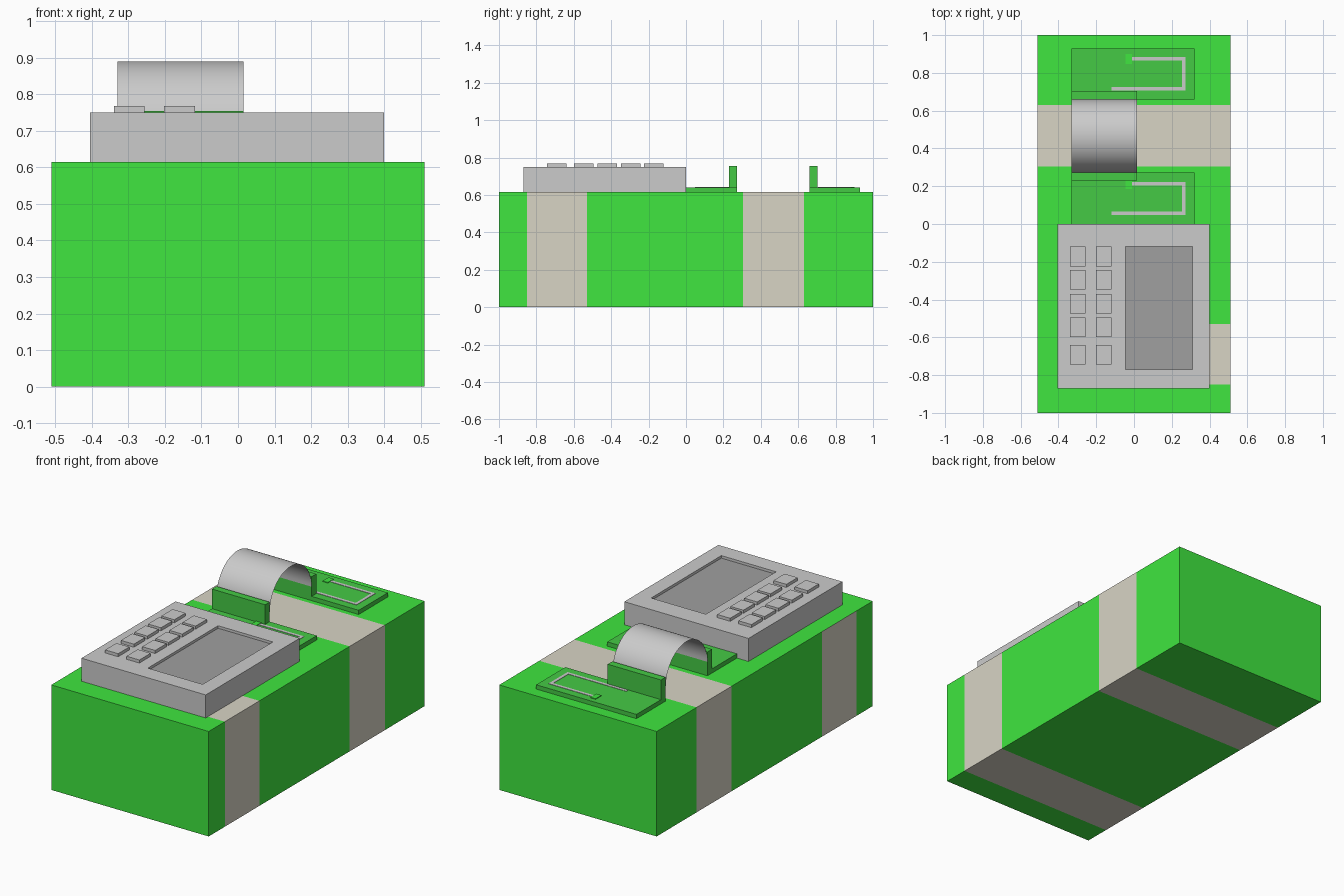
import bpy, bmesh, math

if "Cube" in bpy.data.objects:
    bpy.data.objects.remove(bpy.data.objects["Cube"])


def material(name, r, g, b):
    m = bpy.data.materials.new(name)
    m.diffuse_color = (r, g, b, 1)
    m.use_nodes = True
    m.node_tree.nodes["Principled BSDF"].inputs["Base Color"].default_value = m.diffuse_color
    return m


GREEN = material("bright_green", 0.05, 0.79, 0.05)
TAN = material("tape_tan", 0.69, 0.66, 0.56)
BOARD = material("board_green", 0.06, 0.59, 0.06)
CASE = material("case_grey", 0.69, 0.69, 0.69)
KEY = material("key_grey", 0.54, 0.54, 0.54)
SCREEN = material("screen_grey", 0.35, 0.35, 0.35)


def finish(name, bm, *mats):
    me = bpy.data.meshes.new(name)
    bm.to_mesh(me)
    bm.free()
    ob = bpy.data.objects.new(name, me)
    bpy.context.collection.objects.link(ob)
    for m in mats:
        me.materials.append(m)
    return ob


def box_bm(x, y, z):
    bm = bmesh.new()
    bmesh.ops.create_cube(bm, size=1)
    for v in bm.verts:
        v.co = [lo + (hi - lo) * (c + 0.5) for c, (lo, hi) in zip(v.co, (x, y, z))]
    return bm


def box(name, x, y, z, mat):
    return finish(name, box_bm(x, y, z), mat)


def cut(bm, axis, pos):
    co, no = [0, 0, 0], [0, 0, 0]
    co[axis], no[axis] = pos, 1
    bmesh.ops.bisect_plane(bm, geom=bm.verts[:] + bm.edges[:] + bm.faces[:],
                           plane_co=co, plane_no=no)


TOP = 0.615

# Main block with flush tape bands; the front band stops under the keypad
bands = [(-0.85, -0.53), (0.305, 0.63)]
bm = box_bm((-0.51, 0.51), (-1, 1), (0, TOP))
for pos in sum(bands, ()):
    cut(bm, 1, pos)
cut(bm, 0, 0)
for f in bm.faces:
    c = f.calc_center_median()
    in_band = abs(f.normal.y) < 0.5 and any(a < c.y < b for a, b in bands)
    bare_corner = f.normal.z > 0.5 and c.x < 0 and c.y < 0
    f.material_index = int(in_band and not bare_corner)
finish("block_with_tape", bm, GREEN, TAN)

# Keypad housing with a recessed screen
bm = box_bm((-0.405, 0.40), (-0.87, 0), (TOP, 0.75))
top = max(bm.faces, key=lambda f: f.calc_center_median().z)
bmesh.ops.inset_individual(bm, faces=[top], thickness=0.05)
for v in top.verts:
    v.co.x = -0.045 if v.co.x < 0 else 0.31
    v.co.y = -0.77 if v.co.y < -0.4 else -0.12
floor = bmesh.ops.extrude_discrete_faces(bm, faces=[top])["faces"][0]
for v in floor.verts:
    v.co.z -= 0.015
floor.material_index = 1
finish("keypad_housing", bm, CASE, SCREEN)

# Two columns of five keys
for col, x in enumerate((-0.34, -0.202)):
    for row, y in enumerate((-0.172, -0.295, -0.422, -0.546, -0.692)):
        box(f"key_{col}_{row}", (x, x + 0.084), (y - 0.052, y + 0.052), (0.75, 0.768), KEY)


# Circuit boards with upright connector, printed trace and small pad
def circuit(name, y0, y1, wall, trace_lo, trace_hi):
    z = 0.64
    box(name + "_board", (-0.33, 0.32), (y0, y1), (TOP, z), BOARD)
    box(name + "_connector", (-0.33, 0.015), wall, (z, 0.755), BOARD)
    zt, w = (z, z + 0.002), 0.009
    box(name + "_trace_long", (-0.12, 0.273), (trace_lo - w, trace_lo + w), zt, CASE)
    box(name + "_trace_side", (0.255, 0.273), (trace_lo + w, trace_hi - w), zt, CASE)
    box(name + "_trace_short", (-0.01, 0.273), (trace_hi - w, trace_hi + w), zt, CASE)
    box(name + "_pad", (-0.044, -0.01), (trace_hi - 0.028, trace_hi + 0.026),
        (z, z + 0.004), GREEN)


circuit("front", 0, 0.272, (0.23, 0.272), 0.056, 0.214)
circuit("rear", 0.66, 0.93, (0.66, 0.703), 0.716, 0.874)

# Arched ribbon cable between the connectors
bm = bmesh.new()
steps, r = 32, 0.193
rows = []
for i in range(steps + 1):
    a = math.pi * i / steps
    y, z = 0.466 - r * math.cos(a), 0.697 + r * math.sin(a)
    rows.append([bm.verts.new((x, y, z)) for x in (-0.33, 0.015)])
for (a, b), (c, d) in zip(rows, rows[1:]):
    bm.faces.new((a, b, d, c)).smooth = True
finish("ribbon_cable", bm, CASE)
